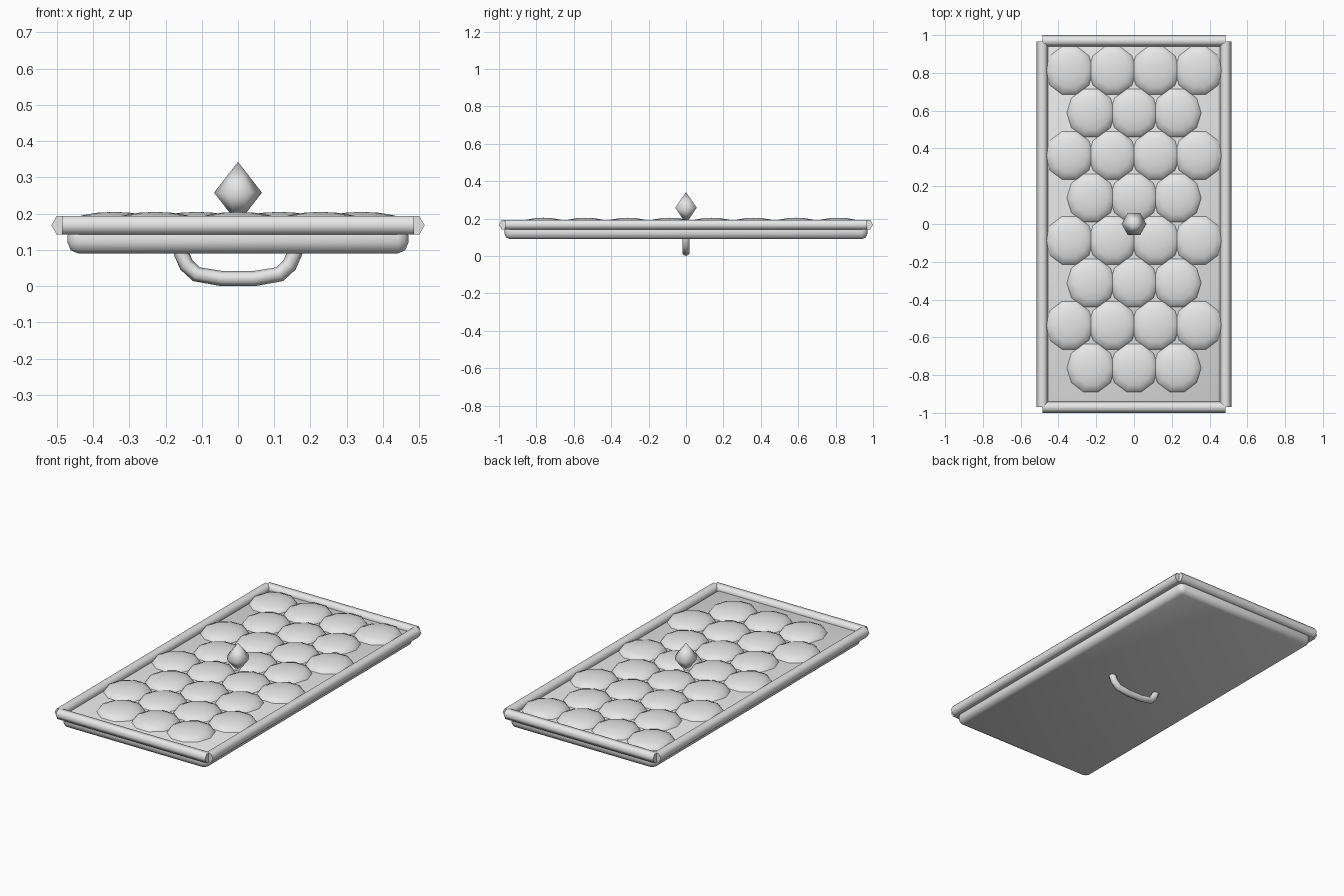
import bpy, bmesh, math
from mathutils import Matrix

cube = bpy.data.objects.get("Cube")
if cube:
    bpy.data.objects.remove(cube, do_unlink=True)

grey = bpy.data.materials.new("plain_grey")
grey.use_nodes = True
grey.diffuse_color = (0.8, 0.8, 0.8, 1)
grey.node_tree.nodes["Principled BSDF"].inputs["Base Color"].default_value = (0.8, 0.8, 0.8, 1)


def finish(name, angle):
    """Name, colour and smooth the active object."""
    ob = bpy.context.object
    ob.name = name
    ob.data.materials.clear()
    ob.data.materials.append(grey)
    bpy.ops.object.shade_smooth_by_angle(angle=math.radians(angle))
    return ob


def bar(name, centre, length, along_x):
    """Hexagonal rim bar with its points facing sideways."""
    bm = bmesh.new()
    bmesh.ops.create_cone(bm, cap_ends=True, segments=6, radius1=0.03,
                          radius2=0.03, depth=length)
    # Put a corner on local x, then lay the bar along y
    first = bm.verts[:][0].co
    bm.transform(Matrix.Rotation(-math.atan2(first.y, first.x), 4, 'Z'))
    bm.transform(Matrix.Rotation(math.radians(90), 4, 'X'))
    if along_x:
        bm.transform(Matrix.Rotation(math.radians(90), 4, 'Z'))
    bm.transform(Matrix.Translation(centre))
    add_mesh(name, bm, 65)


def add_mesh(name, bm, angle):
    me = bpy.data.meshes.new(name)
    bm.to_mesh(me)
    bm.free()
    ob = bpy.data.objects.new(name, me)
    bpy.context.collection.objects.link(ob)
    bpy.ops.object.select_all(action='DESELECT')
    bpy.context.view_layer.objects.active = ob
    ob.select_set(True)
    return finish(name, angle)


# Rounded board
bm = bmesh.new()
bmesh.ops.create_cube(bm, size=1)
bm.transform(Matrix.Translation((0, 0, 0.13)) @ Matrix.Diagonal((0.94, 1.94, 0.08, 1)))
bmesh.ops.bevel(bm, geom=bm.edges[:], offset=0.03, segments=2, profile=0.5,
                affect='EDGES')
add_mesh("board", bm, 50)

# Rim bars
for side, label in ((1, "left"), (-1, "right")):
    bar("rim_" + label, (side * 0.485, 0, 0.168), 1.935, False)
for side, label in ((1, "back"), (-1, "front")):
    bar("rim_" + label, (0, side * 0.97, 0.168), 0.97, True)

# Staggered rows of shallow domes, four and three across
for row in range(8):
    count = 4 if row % 2 == 0 else 3
    for col in range(count):
        bm = bmesh.new()
        bmesh.ops.create_uvsphere(bm, u_segments=10, v_segments=8, radius=1)
        bm.transform(Matrix.Rotation(math.radians(90), 4, 'Z'))
        x = (col - (count - 1) / 2) * 0.228
        bm.transform(Matrix.Translation((x, 0.813 - 0.225 * row, 0.17))
                     @ Matrix.Diagonal((0.128, 0.133, 0.035, 1)))
        add_mesh(f"dome_{row + 1}_{col + 1}", bm, 60)

# Central pointed stud
bm = bmesh.new()
ring = [bm.verts.new((0.066 * math.cos(i * math.pi / 3),
                      0.066 * math.sin(i * math.pi / 3), 0.258)) for i in range(6)]
top = bm.verts.new((0, 0, 0.343))
bottom = bm.verts.new((0, 0, 0.173))
for i in range(6):
    a, b = ring[i], ring[(i + 1) % 6]
    bm.faces.new((a, b, top))
    bm.faces.new((b, a, bottom))
add_mesh("stud", bm, 100)

# Grip under the board
half = [(0.156, 0.11), (0.156, 0.09), (0.142, 0.058), (0.115, 0.033), (0.045, 0.021)]
path = [(-x, z) for x, z in half] + half[::-1]
cu = bpy.data.curves.new("grip", 'CURVE')
cu.dimensions = '3D'
cu.bevel_depth = 0.021
cu.bevel_resolution = 1
cu.use_fill_caps = True
spline = cu.splines.new('POLY')
spline.points.add(len(path) - 1)
for point, (x, z) in zip(spline.points, path):
    point.co = (x, 0, z, 1)
grip = bpy.data.objects.new("grip", cu)
bpy.context.collection.objects.link(grip)
bpy.ops.object.select_all(action='DESELECT')
bpy.context.view_layer.objects.active = grip
grip.select_set(True)
bpy.ops.object.convert(target='MESH')
finish("grip", 65)
